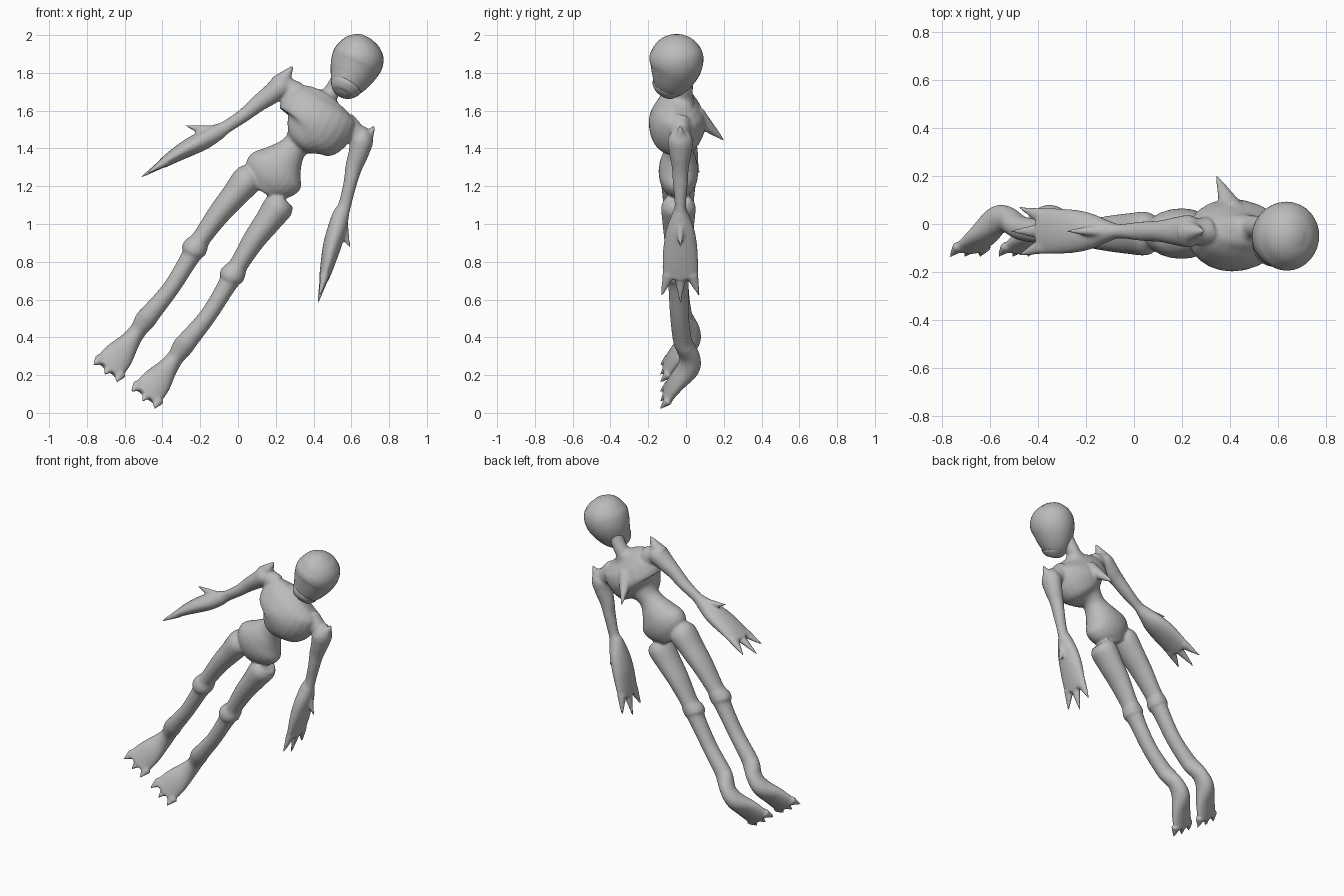
import bpy, bmesh, math
from mathutils import Vector

grey = bpy.data.materials.new("plain grey")
grey.diffuse_color = (0.5, 0.5, 0.5, 1)


def catmull(p, k, t):
    a, b, c, d = (p[min(max(k + i, 0), len(p) - 1)] for i in (-1, 0, 1, 2))
    return [0.5 * (2 * q + (r - o) * t + (2 * o - 5 * q + 4 * r - s) * t * t
                   + (3 * q - o - 3 * r + s) * t ** 3)
            for o, q, r, s in zip(a, b, c, d)]


def tube(bm, stations, n=24, steps=5):
    """Closed loft; stations are x, y, z, half width across the front, half depth."""
    st = [catmull(stations, k, i / steps)
          for k in range(len(stations) - 1) for i in range(steps)] + [stations[-1]]
    pts = [Vector(s[:3]) for s in st]
    rings = []
    for i, s in enumerate(st):
        t = (pts[min(i + 1, len(pts) - 1)] - pts[max(i - 1, 0)]).normalized()
        side = t.cross(Vector((0, 1, 0))).normalized()
        deep = side.cross(t)
        rings.append([bm.verts.new(pts[i] + side * max(s[3], .001) * math.cos(a)
                                   + deep * max(s[4], .001) * math.sin(a))
                      for a in (2 * math.pi * j / n for j in range(n))])
    for r, q in zip(rings, rings[1:]):
        for j in range(n):
            bm.faces.new((r[j], r[(j + 1) % n], q[(j + 1) % n], q[j]))
    bm.faces.new(rings[0][::-1])
    bm.faces.new(rings[-1])


def finish(name, bm, voxel=None):
    bmesh.ops.recalc_face_normals(bm, faces=bm.faces)
    for f in bm.faces:
        f.smooth = True
    me = bpy.data.meshes.new(name)
    bm.to_mesh(me)
    bm.free()
    me.materials.append(grey)
    ob = bpy.data.objects.new(name, me)
    bpy.context.collection.objects.link(ob)
    if voxel:  # fuse overlapping limbs into one skin
        m = ob.modifiers.new("fuse", 'REMESH')
        m.mode = 'VOXEL'
        m.voxel_size = voxel
        m.use_smooth_shade = True
        m = ob.modifiers.new("soften", 'SMOOTH')
        m.factor = 0.5
        m.iterations = 4


def spike(bm, base, tip, w, d):
    tube(bm, [(*base, w, d), (*tip, .004, .004)], 16, 8)


body = bmesh.new()

# torso: pelvis, waist, rib cage and neck
tube(body, [(.13, -.04, 1.17, .08, .06), (.165, -.04, 1.225, .145, .095),
            (.20, -.04, 1.28, .16, .105), (.24, -.04, 1.335, .115, .095),
            (.28, -.04, 1.385, .08, .075), (.315, -.04, 1.425, .075, .075),
            (.35, -.05, 1.46, .125, .115), (.385, -.05, 1.495, .19, .143),
            (.415, -.045, 1.55, .21, .15), (.44, -.035, 1.61, .205, .125),
            (.46, -.025, 1.648, .165, .085), (.478, -.015, 1.675, .06, .055),
            (.505, -.01, 1.715, .042, .045), (.55, -.02, 1.79, .045, .05)])
# back fin
spike(body, (.41, .05, 1.575), (.343, .202, 1.442), .055, .055)

# legs: one path with the second leg shifted sideways and down
leg = [(.085, -.04, 1.27, .06, .06), (.05, -.04, 1.235, .08, .09),
       (-.02, -.04, 1.15, .07, .085), (-.10, -.04, 1.055, .06, .075),
       (-.19, -.04, .93, .05, .06), (-.213, -.04, .895, .06, .062),
       (-.235, -.045, .862, .066, .066), (-.256, -.04, .82, .05, .055),
       (-.355, -.035, .66, .045, .05), (-.46, -.02, .53, .052, .05),
       (-.492, -.005, .49, .055, .05), (-.53, .02, .435, .045, .055),
       (-.575, .012, .375, .055, .06), (-.63, -.05, .305, .08, .042),
       (-.69, -.105, .232, .088, .025)]
for k in (0, 1):
    def place(x, y, z, *r):
        return (x + k * (.2 - .1 * max(0, z - .9)), y, z - .14 * k, *r)
    tube(body, [place(*s) for s in leg])
    for o, dx, dz in ((-.065, -.04, -.032), (0, -.032, -.045), (.065, -.02, -.045)):
        b = (-.675 + .8 * o, -.092, .246 - .6 * o)
        spike(body, place(*b), place(b[0] + dx, -.137, b[2] + dz), .034, .026)

# arms: shared profile (half width, half depth) along two paths
profile = [(.03, .03), (.06, .066), (.054, .06), (.045, .045), (.036, .04), (.034, .03),
           (.044, .045), (.05, .075), (.048, .09), (.038, .095), (.026, .095)]
arms = [([(.265, 1.77), (.235, 1.735), (.18, 1.69), (.11, 1.64), (.03, 1.575), (-.06, 1.515),
          (-.11, 1.485), (-.18, 1.445), (-.25, 1.41), (-.33, 1.365), (-.40, 1.32)],
         (.225, 1.745), (.292, 1.838), (.30, 1.69), (-.14, 1.485), (-.28, 1.522)),
        ([(.645, 1.51), (.655, 1.45), (.64, 1.38), (.613, 1.30), (.595, 1.22), (.565, 1.10),
          (.545, 1.05), (.523, .97), (.497, .88), (.475, .79), (.455, .71)],
         (.66, 1.43), (.725, 1.52), (.56, 1.53), (.545, 1.0), (.592, .875))]
for path, s0, s1, chest, t0, t1 in arms:
    tube(body, [(x, -.03, z, w, d) for (x, z), (w, d) in zip(path, profile)])
    # shoulder point and link to the chest
    spike(body, (s0[0], -.03, s0[1]), (s1[0], -.03, s1[1]), .055, .055)
    tube(body, [(chest[0], -.03, chest[1], .07, .06),
                (path[1][0], -.03, path[1][1], .05, .05)], 16)
    # thumb
    spike(body, (t0[0], -.03, t0[1]), (t1[0], -.03, t1[1]), .038, .03)
    # three fingers
    e = Vector((path[-1][0], 0, path[-1][1]))
    d = (e - Vector((path[-2][0], 0, path[-2][1]))).normalized()
    for y0, y1, length in ((-.092, -.13, .095), (-.03, -.03, .135), (.032, .07, .095)):
        b, t = e - d * .02, e + d * length
        spike(body, (b.x, y0, b.z), (t.x, y1, t.z), .026, .034)
finish("body", body, .008)

# head: egg shape narrowing to the chin
head = bmesh.new()
tube(head, [(.548, -.115, 1.70, .03, .03), (.558, -.10, 1.718, .072, .075),
            (.588, -.075, 1.77, .108, .112), (.618, -.055, 1.835, .133, .138),
            (.642, -.05, 1.89, .135, .142), (.660, -.05, 1.94, .112, .118),
            (.674, -.05, 1.975, .072, .078), (.682, -.05, 1.992, .025, .025)], 32)
finish("head", head)

# jaw: thin shell slightly proud of the chin
jaw = bmesh.new()
tube(jaw, [(.548, -.118, 1.685, .025, .025), (.553, -.112, 1.695, .058, .055),
           (.565, -.102, 1.718, .079, .08), (.575, -.095, 1.735, .085, .085)], 32)
finish("jaw", jaw)
